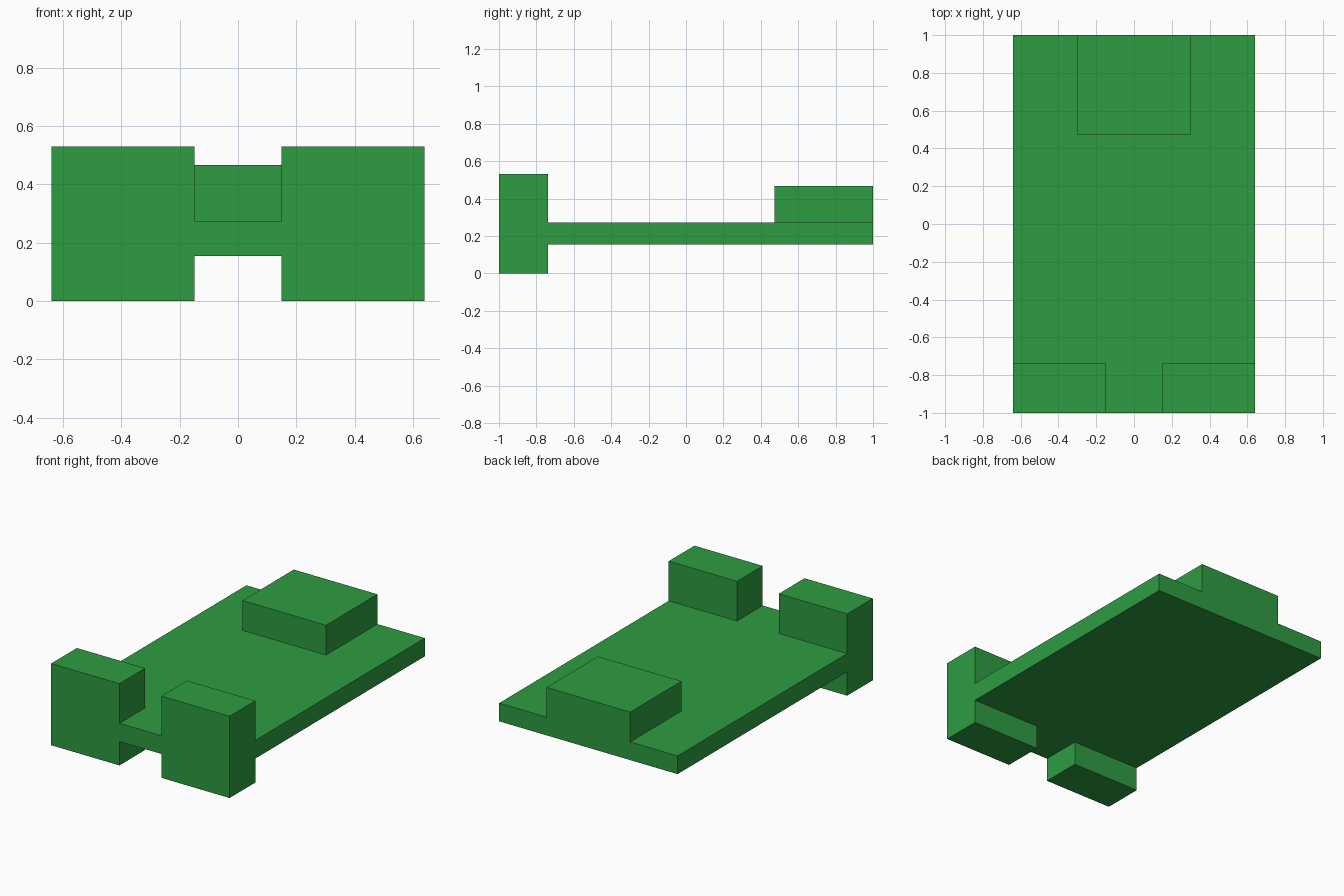
import bpy
import bmesh
import math

cube = bpy.data.objects.get("Cube")
if cube:
    bpy.data.objects.remove(cube, do_unlink=True)

green = bpy.data.materials.new("green")
green.use_nodes = True
colour = (0.027, 0.335, 0.053, 1)
green.diffuse_color = colour
green.node_tree.nodes["Principled BSDF"].inputs["Base Color"].default_value = colour


def box(name, low, high):
    """Box between two opposite corners."""
    mesh = bpy.data.meshes.new(name)
    bm = bmesh.new()
    bmesh.ops.create_cube(bm, size=1)
    for v in bm.verts:
        v.co = [b if c > 0 else a for c, a, b in zip(v.co, low, high)]
    bm.to_mesh(mesh)
    bm.free()
    mesh.materials.append(green)
    obj = bpy.data.objects.new(name, mesh)
    bpy.context.collection.objects.link(obj)
    return obj


HALF_W, BOTTOM, TOP = 0.64, 0.155, 0.273

# Flat base plate
plate = box("base_plate", (-HALF_W, -1, BOTTOM), (HALF_W, 1, TOP))

# Tall front blocks, and the low block at the back
blocks = [
    box("front_block_left", (0.15, -1, 0), (HALF_W, -0.737, 0.53)),
    box("front_block_right", (-HALF_W, -1, 0), (-0.15, -0.737, 0.53)),
    box("rear_block", (-0.3, 0.474, BOTTOM), (0.3, 1, 0.466)),
]

# Fuse the blocks into the plate
for block in blocks:
    union = plate.modifiers.new(block.name, "BOOLEAN")
    union.operation = "UNION"
    union.solver = "EXACT"
    union.object = block
fused = bpy.data.meshes.new_from_object(
    plate.evaluated_get(bpy.context.evaluated_depsgraph_get()))
plate.modifiers.clear()
plate.data = fused
for block in blocks:
    bpy.data.objects.remove(block, do_unlink=True)

# Merge coplanar faces
bm = bmesh.new()
bm.from_mesh(fused)
bmesh.ops.dissolve_limit(bm, angle_limit=math.radians(1), verts=bm.verts, edges=bm.edges)
bm.to_mesh(fused)
bm.free()
